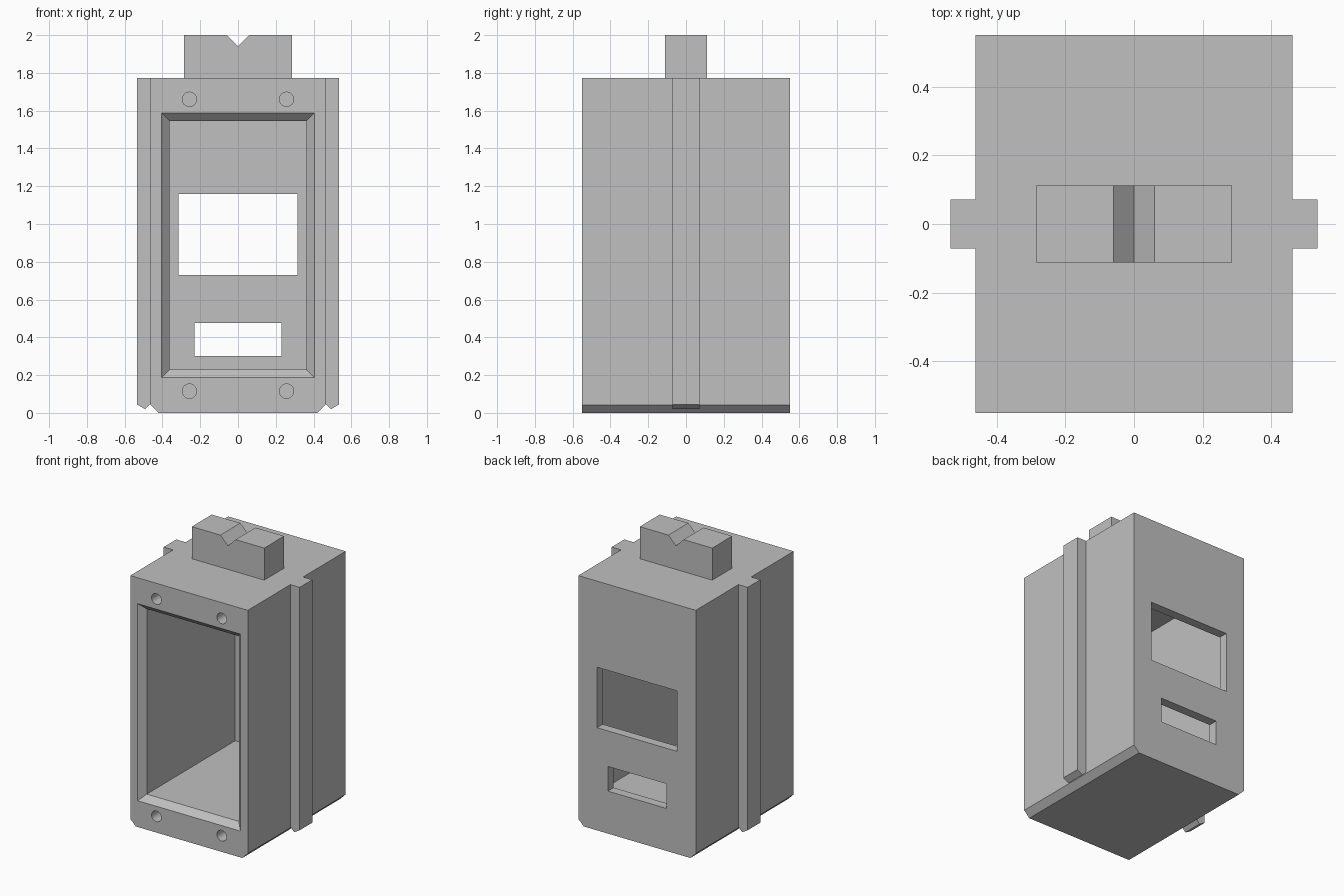
import bpy
import bmesh
import math

if "Cube" in bpy.data.objects:
    bpy.data.objects.remove(bpy.data.objects["Cube"], do_unlink=True)

grey = bpy.data.materials.new("plain grey")
grey.use_nodes = True
colour = (0.527, 0.527, 0.527, 1)
grey.diffuse_color = colour
grey.node_tree.nodes["Principled BSDF"].inputs["Base Color"].default_value = colour


def loft(name, sections):
    """Solid through matching x-z outlines, given as (y, points) pairs."""
    bm = bmesh.new()
    rings = [[bm.verts.new((x, y, z)) for x, z in pts] for y, pts in sections]
    for a, b in zip(rings, rings[1:]):
        for i in range(len(a)):
            j = (i + 1) % len(a)
            bm.faces.new((a[i], a[j], b[j], b[i]))
    bm.faces.new(rings[0])
    bm.faces.new(rings[-1])
    bmesh.ops.recalc_face_normals(bm, faces=bm.faces)
    mesh = bpy.data.meshes.new(name)
    bm.to_mesh(mesh)
    bm.free()
    mesh.materials.append(grey)
    obj = bpy.data.objects.new(name, mesh)
    bpy.context.collection.objects.link(obj)
    return obj


def prism(name, pts, y0, y1):
    return loft(name, [(y0, pts), (y1, pts)])


def rect(w, z0, z1):
    return [(-w, z0), (w, z0), (w, z1), (-w, z1)]


def circle(cx, cz, r, n=32):
    angles = [2 * math.pi * i / n for i in range(n)]
    return [(cx + r * math.cos(a), cz + r * math.sin(a)) for a in angles]


def cut(target, cutter):
    mod = target.modifiers.new("cut", "BOOLEAN")
    mod.operation = "DIFFERENCE"
    mod.solver = "EXACT"
    mod.object = cutter
    bpy.context.view_layer.objects.active = target
    bpy.ops.object.modifier_apply(modifier=mod.name)
    bpy.data.objects.remove(cutter, do_unlink=True)


# Housing with chamfered lower side edges
W, D, H, C = 0.462, 0.55, 1.772, 0.043
housing = prism("housing", [(-W + C, 0), (W - C, 0), (W, C), (W, H), (-W, H), (-W, C)], -D, D)

# Deep front cavity with a sloped rim
e = 0.01
cut(housing, loft("cavity_cutter", [
    (-D - e, rect(0.404 + e, 0.187 - e, 1.588 + e)),
    (-D + 0.042, rect(0.362, 0.229, 1.546)),
    (0.485, rect(0.362, 0.229, 1.546))]))

# Back wall windows
cut(housing, prism("large_window_cutter", rect(0.315, 0.73, 1.16), 0.4, 0.7))
cut(housing, prism("small_window_cutter", rect(0.23, 0.302, 0.477), 0.4, 0.7))

# Blind screw holes in the front frame
for sx in (-1, 1):
    for z in (0.115, 1.66):
        cut(housing, prism("hole_cutter", circle(sx * 0.257, z, 0.038), -0.7, -0.3))

# Side rails with pointed feet
for side, s in (("left", 1), ("right", -1)):
    outline = [(W, 0.05), (0.492, 0.02), (0.535, 0.045), (0.535, H), (W, H)]
    prism(side + "_rail", [(s * x, z) for x, z in outline], -0.071, 0.071)

# Top tab with a V notch
prism("top_tab", [(-0.285, H), (0.285, H), (0.285, 2), (0.06, 2),
                  (0, 1.94), (-0.06, 2), (-0.285, 2)], -0.112, 0.112)

# Smooth only the round hole walls
bpy.ops.object.select_all(action="DESELECT")
housing.select_set(True)
bpy.context.view_layer.objects.active = housing
bpy.ops.object.shade_smooth_by_angle(angle=math.radians(30))
